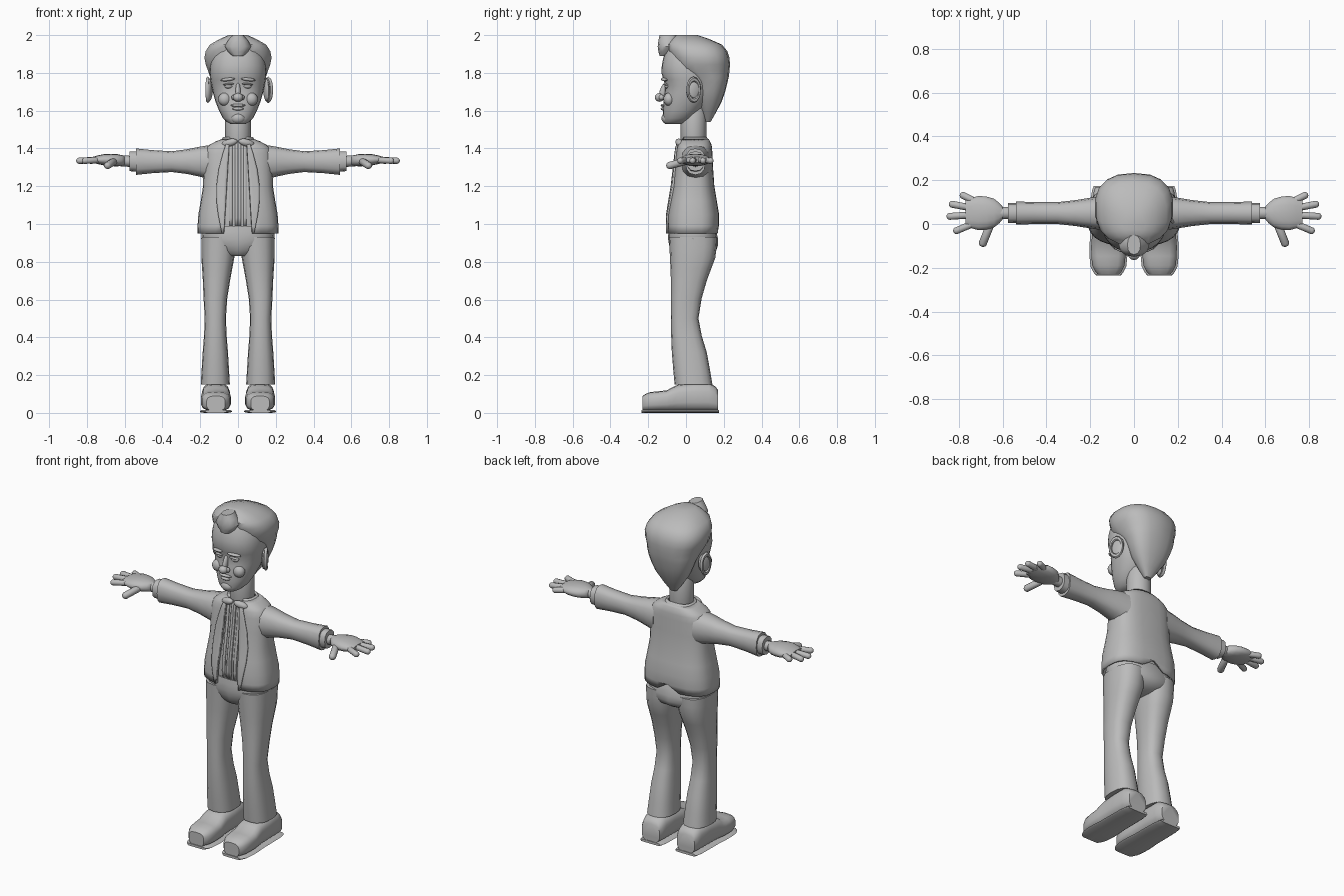
import bpy, bmesh
from math import sin, cos, asin, pi, tau, copysign, radians
from mathutils import Vector

default_cube = bpy.data.objects.get("Cube")
if default_cube:
    bpy.data.objects.remove(default_cube)

grey = bpy.data.materials.new("plain grey")
grey.use_nodes = True
grey.diffuse_color = (0.5, 0.5, 0.5, 1)
grey.node_tree.nodes["Principled BSDF"].inputs["Base Color"].default_value = grey.diffuse_color

# Each axis name maps (across, up or back, along) to x, y, z
AXES = {"z": lambda u, v, p: (u, v, p),
        "x": lambda u, v, p: (p, u, v),
        "y": lambda u, v, p: (u, p, v)}


def finish(name, obj, angle=60):
    obj.name = name
    obj.data.materials.append(grey)
    bpy.ops.object.select_all(action="DESELECT")
    obj.select_set(True)
    bpy.context.view_layer.objects.active = obj
    bpy.ops.object.shade_smooth_by_angle(angle=radians(angle))
    return obj


def from_bmesh(name, bm, angle=60):
    mesh = bpy.data.meshes.new(name)
    bm.to_mesh(mesh)
    bm.free()
    obj = bpy.data.objects.new(name, mesh)
    bpy.context.collection.objects.link(obj)
    return finish(name, obj, angle)


def smooth(rings, steps=2):
    """Add rings between the given ones along a smooth curve."""
    last = len(rings) - 1
    result = []
    for i in range(last):
        near = [rings[min(max(k, 0), last)] for k in range(i - 1, i + 3)]
        for step in range(steps):
            f = step / steps
            result.append([b + f / 2 * (c - a + f * (2 * a - 5 * b + 4 * c - d + f * (3 * (b - c) + d - a)))
                           for a, b, c, d in zip(*near)])
    return result + [rings[last]]


def loft(name, rings, axis="z", sides=16, power=0.8, side=1, centre=lambda p: 0,
         cut=None, thick=0, angle=45, notch=0):
    """Skin rings of (position, half width, low, high).
    cut(position) gives the half width of a front opening, and optionally where to stop."""
    bm = bmesh.new()
    rows = []
    for p, half, low, high in smooth(rings):
        edges = [asin(min(1, g / half) ** (1 / power)) for g in cut(p)] if cut else [0]
        start = edges[0]
        end = edges[1] if len(edges) > 1 else tau - start
        row = []
        for k in range(sides + bool(cut)):
            a = start + (end - start) * k / sides
            across = copysign(abs(sin(a)) ** power, sin(a))
            depth = copysign(abs(cos(a)) ** power, -cos(a))
            x, y, z = AXES[axis](centre(p) + half * across, (low + high + (high - low) * depth) / 2, p)
            row.append(bm.verts.new((x * side, y, z)))
        rows.append(row)
    for lower, upper in zip(rows, rows[1:]):
        for k in range(sides):
            j = (k + 1) % len(lower)
            quad = [lower[k], lower[j], upper[j], upper[k]]
            bm.faces.new(quad[::side])
    rows[0][sides // 2].co.z += notch
    if not cut:
        bm.faces.new(rows[0])
        bm.faces.new(rows[-1])
        bmesh.ops.recalc_face_normals(bm, faces=bm.faces)
    obj = from_bmesh(name, bm, angle)
    if thick:
        shell = obj.modifiers.new("thickness", "SOLIDIFY")
        shell.thickness = thick
        shell.offset = -1
    return obj


def grown(rings, amount):
    return [(p, half + amount, low - amount, high + amount) for p, half, low, high in rings]


def blob(name, location, size, tilt=(0, 0, 0)):
    bm = bmesh.new()
    bmesh.ops.create_uvsphere(bm, u_segments=12, v_segments=8, radius=1)
    bmesh.ops.scale(bm, vec=size, verts=bm.verts)
    obj = from_bmesh(name, bm)
    obj.location = location
    obj.rotation_euler = tilt
    return obj


def capsule(name, start, end, radius, sides=10):
    """A round-ended rod between two points."""
    start, end = Vector(start), Vector(end)
    way = end - start
    bm = bmesh.new()
    bmesh.ops.create_uvsphere(bm, u_segments=sides, v_segments=7, radius=radius)
    for v in bm.verts:
        if v.co.z > 0:
            v.co.z += way.length
    obj = from_bmesh(name, bm)
    obj.location = start
    obj.rotation_euler = way.to_track_quat("Z", "Y").to_euler()
    return obj


# Head and neck
loft("head", [(1.53, .04, -.11, -.02), (1.56, .08, -.12, .04), (1.65, .12, -.12, .12), (1.73, .14, -.11, .15),
              (1.8, .15, -.13, .16), (1.88, .14, -.12, .15), (1.95, .1, -.09, .1)],
     sides=24, power=0.9, angle=70)
capsule("neck", (0, .04, 1.4), (0, .04, 1.6), .07, 16)

# Swept-back hair with a point at the nape, and a front quiff
loft("hair", [(1.54, .02, .1, .13), (1.65, .1, .06, .19), (1.75, .14, .03, .22), (1.81, .16, -.05, .23),
              (1.88, .18, -.08, .23), (1.95, .15, -.1, .19), (2, .05, -.05, .06)], sides=18)
loft("quiff", [(1.89, .03, -.14, -.08), (1.94, .07, -.15, -.04), (2, .03, -.14, -.05)], sides=12, power=0.9)

# Face
blob("nose_tip", (0, -.14, 1.67), (.027, .025, .023))
blob("nose_bridge", (0, -.12, 1.7), (.014, .02, .05), (-.3, 0, 0))
blob("chin", (0, -.1, 1.56), (.04, .03, .03))
blob("upper_lip", (0, -.12, 1.628), (.04, .014, .008))
blob("lower_lip", (0, -.12, 1.61), (.03, .014, .009))
for side, s in {"left": 1, "right": -1}.items():
    blob(side + "_nostril", (s * .02, -.13, 1.67), (.015, .015, .015))
    blob(side + "_eye", (s * .05, -.1, 1.73), (.023, .015, .013))
    blob(side + "_eyelid", (s * .05, -.105, 1.74), (.03, .015, .006), (0, s * .1, s * .2))
    blob(side + "_brow", (s * .055, -.115, 1.765), (.04, .014, .009), (0, s * .1, s * .3))
    blob(side + "_cheek", (s * .07, -.09, 1.66), (.035, .03, .035))
    # Ear: a raised rim around a flat pad
    blob(side + "_ear", (s * .15, .04, 1.71), (.014, .04, .06), (-.2, 0, s * .3))
    bpy.ops.mesh.primitive_torus_add(major_segments=14, minor_segments=6, major_radius=.035, minor_radius=.009,
                                     location=(s * .16, .04, 1.71), rotation=(-.2, pi / 2, s * .3))
    bpy.context.object.scale.x = 1.6
    finish(side + "_ear_rim", bpy.context.object)

# Shirt, with a placket and pleats raised from its front
shirt = [(.99, .17, -.08, .14), (1.1, .16, -.08, .14), (1.3, .15, -.05, .12), (1.39, .13, -.04, .12), (1.44, .07, -.03, .1)]
loft("shirt", shirt, power=0.7)

# Jacket, open at the front and notched at the back hem
jacket = [(.95, .215, -.1, .17), (1.05, .21, -.1, .175), (1.2, .185, -.075, .15), (1.37, .18, -.055, .14),
          (1.42, .15, -.045, .135), (1.45, .085, -.025, .12)]


def opening(z):
    return .045 + .06 * (1.45 - z)


def lapel_span(z):
    return opening(z), opening(z) + .01 + .045 * sin(pi * min(1, (z - .95) / .5))


loft("jacket", jacket, sides=26, power=0.72, cut=lambda z: [opening(z)], thick=.012, notch=.045)
loft("jacket_collar", [(1.42, .1, -.03, .135), (1.46, .08, -.02, .11)],
     cut=lambda z: [.045], thick=.012)

# Feet: the sole follows the shoe outline
shoe = [(-.23, .05, .01, .09), (-.19, .075, .01, .11), (-.1, .08, .01, .12), (-.04, .075, .01, .15),
        (.12, .073, .01, .16), (.17, .06, .01, .12)]
sole = [(y * 1.02, half + .007, 0, .015) for y, half, low, high in shoe]

trouser_leg = [(.15, .077, -.06, .14), (.32, .067, -.075, .11), (.5, .056, -.08, .066), (.7, .072, -.08, .11),
               (.82, .087, -.085, .155), (.93, .094, -.09, .165)]
sleeve = [(.13, .08, 1.23, 1.42), (.2, .07, 1.25, 1.41), (.35, .05, 1.275, 1.385), (.54, .053, 1.26, 1.4)]
palm = [(.6, .03, 1.31, 1.36), (.64, .067, 1.305, 1.37), (.71, .08, 1.31, 1.37), (.77, .06, 1.325, 1.355)]
finger_tips = {"index": (.81, -.03), "middle": (.84, .035), "ring": (.83, .09), "little": (.78, .13)}

for side, s in {"left": 1, "right": -1}.items():
    # Shirt and jacket trim
    loft(side + "_placket", grown(shirt, .006), sides=3, power=0.7, side=s, cut=lambda z: (0, .015), thick=.01)
    loft(side + "_pleat", grown(shirt, .005), sides=2, power=0.7, side=s, cut=lambda z: (.03, .045), thick=.01)
    loft(side + "_lapel", grown(jacket, .008), sides=4, power=0.72, side=s, cut=lapel_span, thick=.012)
    blob(side + "_shirt_collar", (s * .045, -.035, 1.43), (.045, .02, .02), (.3, s * .25, s * .25))

    # Arm
    loft(side + "_sleeve", sleeve, "x", 12, side=s, centre=lambda x: .05)
    loft(side + "_cuff", [(.52, .045, 1.275, 1.385), (.575, .046, 1.28, 1.385)], "x", 12, side=s, centre=lambda x: .05)
    capsule(side + "_wrist", (s * .55, .05, 1.33), (s * .62, .05, 1.335), .03)

    # Hand, with fingers fanned from the middle of the palm
    loft(side + "_palm", palm, "x", 14, power=0.9, side=s, centre=lambda x: .05, angle=60)
    for finger, (x, y) in finger_tips.items():
        tip = Vector((s * x, y, 1.335))
        knuckle = tip.lerp(Vector((s * .62, .05, 1.345)), .45)
        capsule(f"{side}_{finger}_finger", knuckle, tip, .017)
    capsule(side + "_thumb", (s * .66, -.01, 1.33), (s * .69, -.085, 1.31), .02)

    # Leg and foot
    loft(side + "_trouser_leg", trouser_leg, side=s, centre=lambda z: .12 - .06 * max(0, z - .6))
    loft(side + "_shoe", shoe, "y", 14, power=0.65, side=s, centre=lambda y: .117)
    loft(side + "_sole", sole, "y", 8, power=0.35, side=s, centre=lambda y: .117)

# Trouser seat and waist
loft("trouser_seat", [(.83, .06, -.055, .1), (.86, .13, -.08, .16), (.92, .195, -.095, .17), (.99, .18, -.09, .15)])
